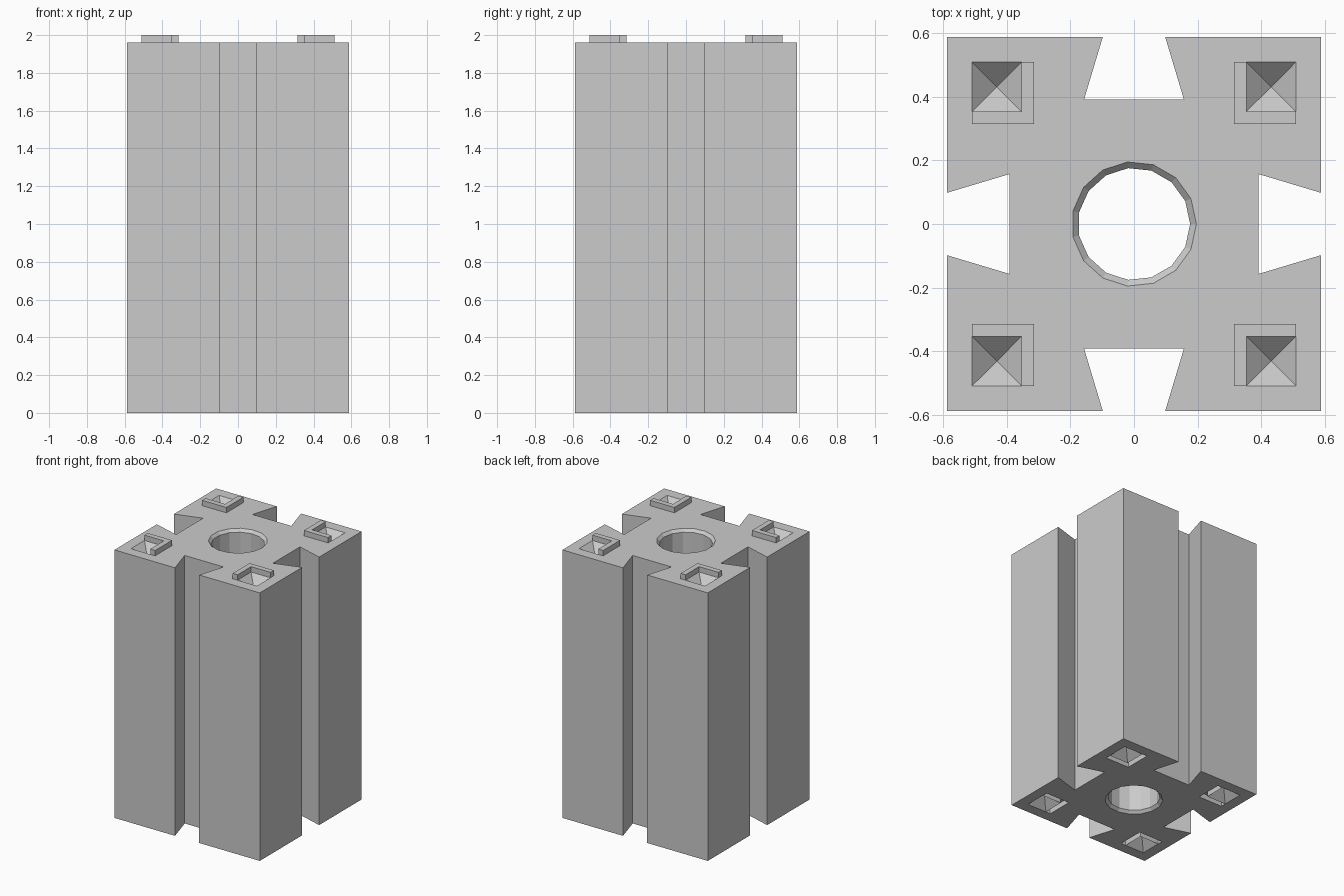
import bpy, bmesh, math

if "Cube" in bpy.data.objects:
    bpy.data.objects.remove(bpy.data.objects["Cube"])

U = 2 / 51                    # one design unit
HALF, TOP = 15 * U, 50 * U    # body half width and height
OUT, MID, INN = 13 * U, 9 * U, 8 * U   # pin corner, pit edge, pin inner edge
SIDES = 15

grey = bpy.data.materials.new("light_grey")
grey.use_nodes = True
grey.diffuse_color = (0.6, 0.6, 0.6, 1)
grey.node_tree.nodes["Principled BSDF"].inputs["Base Color"].default_value = (0.6, 0.6, 0.6, 1)

# Corner plan shapes, mirrored into each corner
SQUARE = [(OUT, OUT), (MID, OUT), (INN, OUT), (INN, INN), (OUT, INN), (OUT, MID)]
ELL = [(INN, OUT), (INN, INN), (OUT, INN), (OUT, MID), (MID, MID), (MID, OUT)]
PIT = [(OUT, OUT), (MID, OUT), (MID, MID), (OUT, MID)]
CORNERS = [(sx, sy) for sx in (1, -1) for sy in (1, -1)]


def flip(points, corner):
    return [(x * corner[0], y * corner[1]) for x, y in points]


def ring(bm, points, z):
    return [bm.verts.new((x, y, z)) for x, y in points]


def pairs(loop):
    return zip(loop, loop[1:] + loop[:1])


def bridge(bm, a, b):
    for (a0, a1), (b0, b1) in zip(pairs(a), pairs(b)):
        bm.faces.new((a0, a1, b1, b0))


def cap(bm, loops, z, direction):
    """Flat face at height z: first loop is the outline, the rest are holes."""
    edges = []
    for points in loops:
        edges += [bm.edges.new(p) for p in pairs(ring(bm, points, z))]
    bmesh.ops.triangle_fill(bm, use_beauty=True, edges=edges, normal=(0, 0, direction))


def pyramid(bm, points, z, tip_z):
    base = ring(bm, points, z)
    cx = sum(x for x, y in points) / len(points)
    cy = sum(y for x, y in points) / len(points)
    tip = bm.verts.new((cx, cy, tip_z))
    for a, b in pairs(base):
        bm.faces.new((a, b, tip))


def circle(r):
    return [(r * math.cos(math.tau * k / SIDES), r * math.sin(math.tau * k / SIDES))
            for k in range(SIDES)]


def finish(bm, name):
    bmesh.ops.remove_doubles(bm, verts=bm.verts, dist=1e-5)
    bmesh.ops.recalc_face_normals(bm, faces=bm.faces)
    mesh = bpy.data.meshes.new(name)
    bm.to_mesh(mesh)
    bm.free()
    mesh.materials.append(grey)
    bpy.context.collection.objects.link(bpy.data.objects.new(name, mesh))


# Square outline with a dovetail slot in each side
side = [(-HALF, -HALF), (-2.5 * U, -HALF), (-4 * U, -10 * U),
        (4 * U, -10 * U), (2.5 * U, -HALF)]
outline = []
for turn in range(4):
    outline += side
    side = [(-y, x) for x, y in side]

bm = bmesh.new()
bridge(bm, ring(bm, outline, 0), ring(bm, outline, TOP))

# Central bore with chamfered mouths
bore = [ring(bm, circle(r * U), z) for r, z in
        ((5, 0), (4.5, U / 2), (4.5, TOP - U / 2), (5, TOP))]
for low, high in zip(bore, bore[1:]):
    bridge(bm, low, high)

# End faces with openings
cap(bm, [outline, circle(5 * U)] + [flip(PIT, c) for c in CORNERS], TOP, 1)
cap(bm, [outline, circle(5 * U)] + [flip(SQUARE, c) for c in CORNERS], 0, -1)

# Pyramid pits at both ends, with angled sockets underneath
for c in CORNERS:
    pyramid(bm, flip(PIT, c), TOP, TOP - 2 * U)
    pyramid(bm, flip(PIT, c), 0, 2 * U)
    roof = ring(bm, flip(ELL, c), U)
    bridge(bm, ring(bm, flip(ELL, c), 0), roof)
    bm.faces.new(roof)
finish(bm, "slotted_body")

# Angled locating pins on the top
for c in CORNERS:
    bm = bmesh.new()
    low, high = ring(bm, flip(ELL, c), TOP), ring(bm, flip(ELL, c), TOP + U)
    bridge(bm, low, high)
    bm.faces.new(low)
    bm.faces.new(high)
    finish(bm, ("back" if c[1] > 0 else "front") + ("_left" if c[0] > 0 else "_right") + "_pin")
